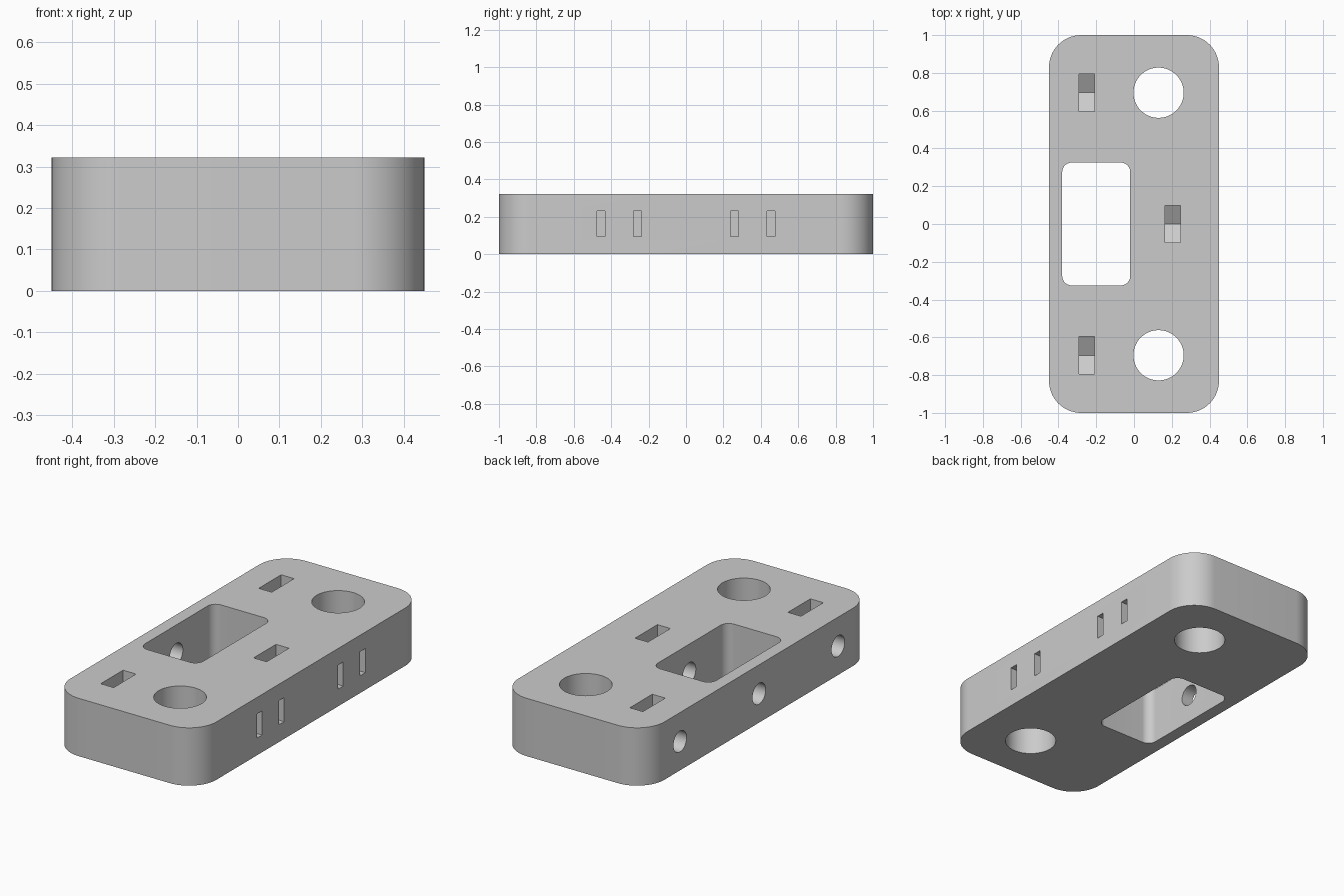
import bpy
import bmesh
from math import cos, sin, pi, sqrt

cube = bpy.data.objects.get("Cube")
if cube:
    bpy.data.objects.remove(cube, do_unlink=True)

HEIGHT = 0.322
MID = HEIGHT / 2

grey = bpy.data.materials.new("plain_grey")
grey.use_nodes = True
colour = (0.6, 0.6, 0.6, 1)
grey.diffuse_color = colour
grey.node_tree.nodes["Principled BSDF"].inputs["Base Color"].default_value = colour


def circle(cu, cv, r, n=64):
    return [(cu + r * cos(2 * pi * i / n), cv + r * sin(2 * pi * i / n)) for i in range(n)]


def rounded_rect(cu, cv, half_u, half_v, r, steps=16):
    pts = []
    for q, (su, sv) in enumerate([(1, 1), (-1, 1), (-1, -1), (1, -1)]):
        for i in range(steps + 1):
            a = (q + i / steps) * pi / 2
            pts.append((cu + su * (half_u - r) + r * cos(a),
                        cv + sv * (half_v - r) + r * sin(a)))
    return pts


def prism(name, pts, low, high, along="z"):
    """Extrude a counter-clockwise outline along z (outline in xy) or x (outline in yz)."""
    place = (lambda u, v, w: (u, v, w)) if along == "z" else (lambda u, v, w: (w, u, v))
    bm = bmesh.new()
    bottom = [bm.verts.new(place(u, v, low)) for u, v in pts]
    top = [bm.verts.new(place(u, v, high)) for u, v in pts]
    bm.faces.new(bottom[::-1])
    bm.faces.new(top)
    for i in range(len(pts)):
        j = (i + 1) % len(pts)
        bm.faces.new((bottom[i], bottom[j], top[j], top[i]))
    bmesh.ops.recalc_face_normals(bm, faces=bm.faces)
    mesh = bpy.data.meshes.new(name)
    bm.to_mesh(mesh)
    bm.free()
    mesh.materials.append(grey)
    obj = bpy.data.objects.new(name, mesh)
    bpy.context.collection.objects.link(obj)
    return obj


# Main block with rounded vertical corners
block = prism("mounting_block", rounded_rect(0, 0, 0.45, 1.0, 0.17), 0, HEIGHT)

# Rectangular window through the block
cutters = [prism("window_cutter", rounded_rect(-0.2, 0, 0.18, 0.325, 0.05), -0.1, HEIGHT + 0.1)]

# Large vertical bores at both ends
for side in (-1, 1):
    cutters.append(prism("bore_cutter", circle(0.13, side * 0.695, 0.133), -0.1, HEIGHT + 0.1))

# Nut pockets open at the top with V floors, each reached by a sideways bolt hole
half = 0.0985
for x, y in ((-0.25, -0.695), (0.205, 0), (-0.25, 0.695)):
    corner = 2 * half / sqrt(3)
    pocket = [(y, MID - corner), (y + half, MID - corner / 2), (y + half, HEIGHT + 0.1),
              (y - half, HEIGHT + 0.1), (y - half, MID - corner / 2)]
    cutters.append(prism("nut_pocket_cutter", pocket, x - 0.04, x + 0.04, "x"))
    cutters.append(prism("bolt_hole_cutter", circle(y, MID, 0.058, 32), -0.6, x + 0.08, "x"))

# Paired tie slots on the side, joined inside as U-shaped tunnels
face, inner, outer = 0.55, 0.075, 0.12
for side in (-1, 1):
    c = side * 0.357
    tunnel = [(face, c - outer), (face, c - inner), (0.35, c - inner), (0.35, c + inner),
              (face, c + inner), (face, c + outer), (0.305, c + outer), (0.305, c - outer)]
    cutters.append(prism("tie_slot_cutter", tunnel, 0.096, 0.23))

# Cut all openings, then drop the cutters
bpy.context.view_layer.objects.active = block
for cutter in cutters:
    cutter.hide_render = True
    mod = block.modifiers.new("cut", "BOOLEAN")
    mod.operation = "DIFFERENCE"
    mod.solver = "EXACT"
    mod.object = cutter
    bpy.ops.object.modifier_apply(modifier=mod.name)
for cutter in cutters:
    bpy.data.objects.remove(cutter, do_unlink=True)

bpy.ops.object.select_all(action="DESELECT")
block.select_set(True)
bpy.ops.object.shade_smooth_by_angle(angle=pi / 6)
